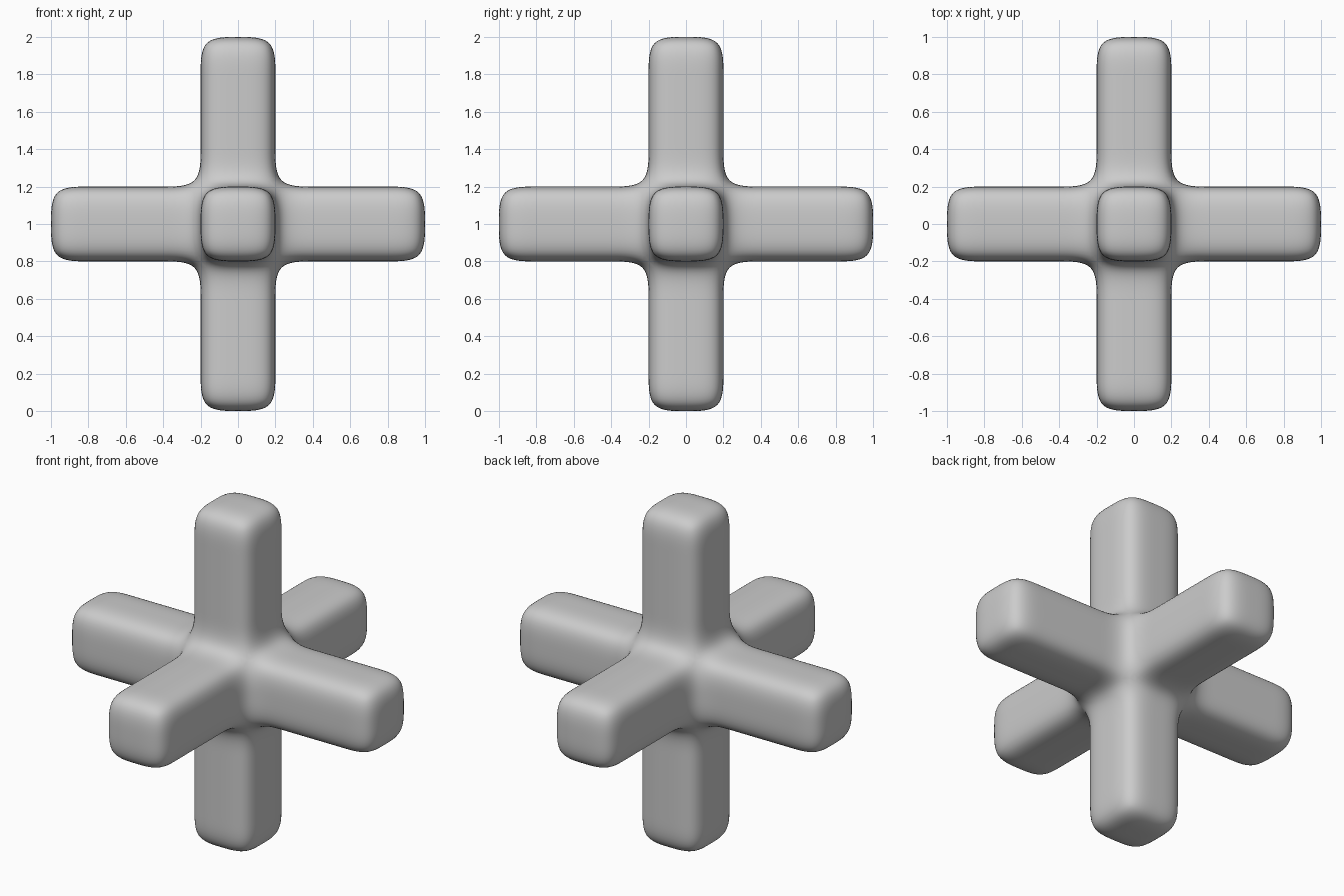
import bpy
import bmesh

if "Cube" in bpy.data.objects:
    bpy.data.objects.remove(bpy.data.objects["Cube"])

HALF = 0.2      # half width of each arm
STEP = 0.4      # length of one arm segment

# Central cube whose six faces are each pulled out into a two-segment arm
bm = bmesh.new()
bmesh.ops.create_cube(bm, size=2 * HALF)
for face in list(bm.faces):
    direction = face.normal.copy()
    for _ in range(2):
        face = bmesh.ops.extrude_discrete_faces(bm, faces=[face])["faces"][0]
        bmesh.ops.translate(bm, vec=direction * STEP, verts=face.verts)

# Halve every face so the smoothed arms keep their rounded square section
bmesh.ops.subdivide_edges(bm, edges=bm.edges[:], cuts=1, use_grid_fill=True)
bmesh.ops.recalc_face_normals(bm, faces=bm.faces[:])
for face in bm.faces:
    face.smooth = True

mesh = bpy.data.meshes.new("six_armed_cross")
bm.to_mesh(mesh)
bm.free()

# Smooth six-armed cross standing on the ground
cross = bpy.data.objects.new("six_armed_cross", mesh)
bpy.context.collection.objects.link(cross)
cross.location.z = 1.0
subsurf = cross.modifiers.new("smoothing", 'SUBSURF')
subsurf.levels = 3
subsurf.render_levels = 3
